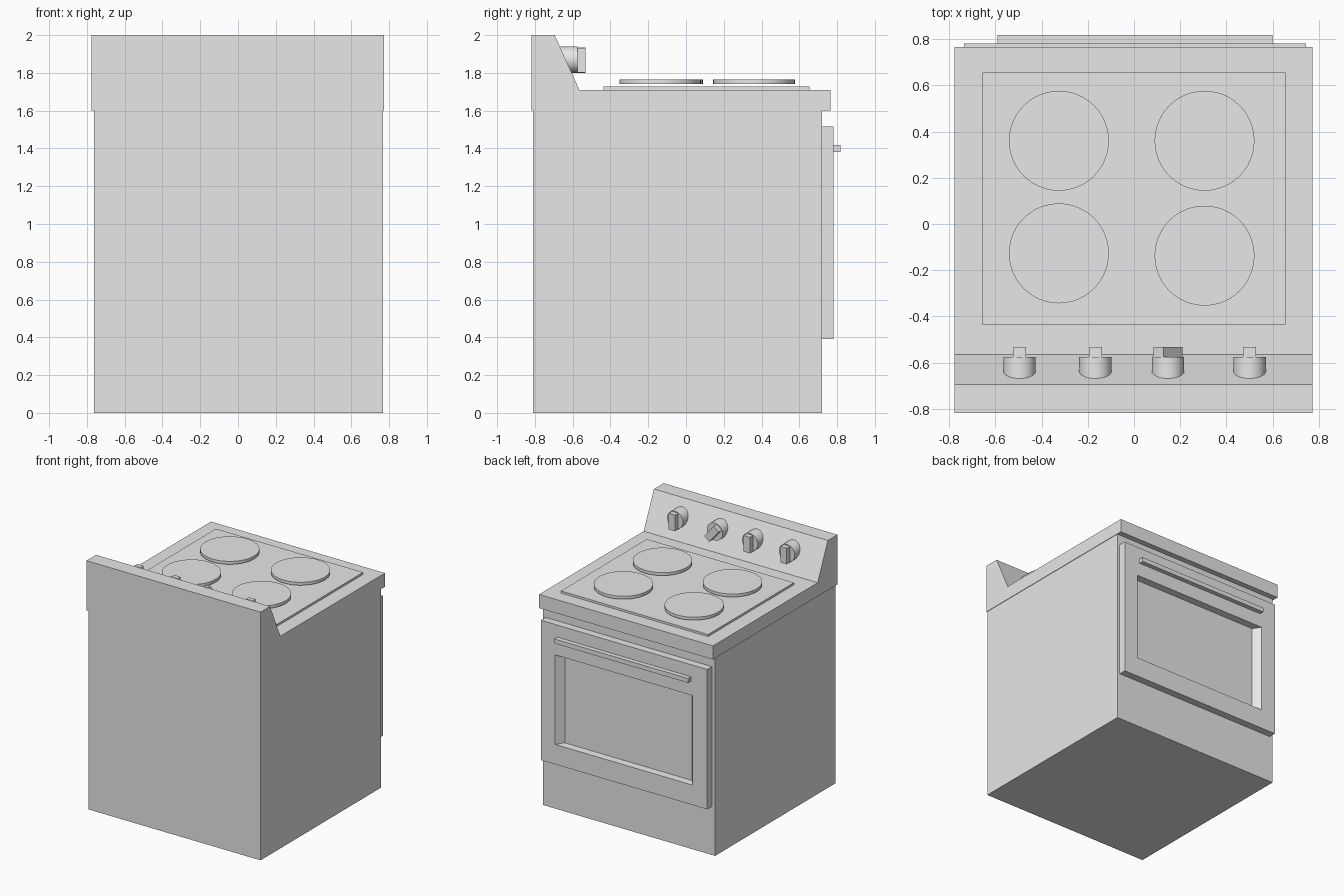
import bpy
import bmesh
import math

cube = bpy.data.objects.get("Cube")
if cube:
    bpy.data.objects.remove(cube, do_unlink=True)

GREY = (0.8, 0.8, 0.8, 1.0)
enamel = bpy.data.materials.new("light_grey")
enamel.use_nodes = True
enamel.diffuse_color = GREY
enamel.node_tree.nodes["Principled BSDF"].inputs["Base Color"].default_value = GREY


def finish(bm, name):
    bmesh.ops.recalc_face_normals(bm, faces=bm.faces)
    mesh = bpy.data.meshes.new(name)
    bm.to_mesh(mesh)
    bm.free()
    mesh.materials.append(enamel)
    obj = bpy.data.objects.new(name, mesh)
    bpy.context.collection.objects.link(obj)
    return obj


def box(name, xs, ys, zs):
    """Box from its low and high limits, with the origin at its centre."""
    bm = bmesh.new()
    bmesh.ops.create_cube(bm, size=1)
    spans = (xs, ys, zs)
    bmesh.ops.scale(bm, vec=[b - a for a, b in spans], verts=bm.verts)
    obj = finish(bm, name)
    obj.location = [(a + b) / 2 for a, b in spans]
    return obj


def cylinder(name, radius, depth, location, tilt=0.0):
    bm = bmesh.new()
    bmesh.ops.create_cone(bm, cap_ends=True, segments=48,
                          radius1=radius, radius2=radius, depth=depth)
    obj = finish(bm, name)
    obj.location = location
    obj.rotation_euler.x = tilt
    bpy.ops.object.select_all(action="DESELECT")
    obj.select_set(True)
    bpy.context.view_layer.objects.active = obj
    bpy.ops.object.shade_smooth_by_angle(angle=math.radians(40))
    return obj


def prism_x(name, profile, x0, x1):
    """Extrude a (y, z) profile across the width."""
    bm = bmesh.new()
    face = bm.faces.new([bm.verts.new((x0, y, z)) for y, z in profile])
    out = bmesh.ops.extrude_face_region(bm, geom=[face])
    moved = [v for v in out["geom"] if isinstance(v, bmesh.types.BMVert)]
    bmesh.ops.translate(bm, vec=(x1 - x0, 0, 0), verts=moved)
    return finish(bm, name)


def ringed_panel(name, rings):
    """Join rectangular rings (x0, x1, z0, z1, y) and cap both ends."""
    bm = bmesh.new()
    loops = [[bm.verts.new(p) for p in
              ((x0, y, z0), (x1, y, z0), (x1, y, z1), (x0, y, z1))]
             for x0, x1, z0, z1, y in rings]
    for a, b in zip(loops, loops[1:]):
        for i in range(4):
            j = (i + 1) % 4
            bm.faces.new((a[i], a[j], b[j], b[i]))
    bm.faces.new(loops[0])
    bm.faces.new(loops[-1])
    return finish(bm, name)


# Cabinet, then the top slab with its sloped control panel
box("cabinet", (-0.763, 0.768), (-0.81, 0.72), (0, 1.6))
prism_x("top_and_control_panel",
        [(-0.817, 1.6), (0.765, 1.6), (0.765, 1.71),
         (-0.565, 1.71), (-0.695, 2.0), (-0.817, 2.0)], -0.776, 0.772)

# Hob plate and four burners
box("hob_plate", (-0.655, 0.655), (-0.437, 0.655), (1.70, 1.727))
for x, y in ((-0.325, 0.36), (0.305, 0.36), (-0.325, -0.127), (0.305, -0.137)):
    cylinder("burner", 0.216, 0.024, (x, y, 1.754))

# Oven door with a recessed window whose sides splay outwards
ringed_panel("oven_door", [
    (-0.735, 0.745, 0.39, 1.515, 0.715),
    (-0.735, 0.745, 0.39, 1.515, 0.78),
    (-0.605, 0.618, 0.55, 1.27, 0.78),
    (-0.56, 0.573, 0.553, 1.267, 0.722)])
box("door_handle", (-0.59, 0.6), (0.775, 0.817), (1.382, 1.418))

# Control knobs: round base and a grip bar, one of them turned
for x, turn in ((-0.495, 0), (-0.167, 0), (0.147, -40), (0.5, 0)):
    cylinder("knob_base", 0.07, 0.125, (x, -0.637, 1.87), math.radians(90))
    grip = box("knob_grip", (x - 0.028, x + 0.028), (-0.6, -0.533), (1.802, 1.932))
    grip.rotation_euler.y = math.radians(turn)
